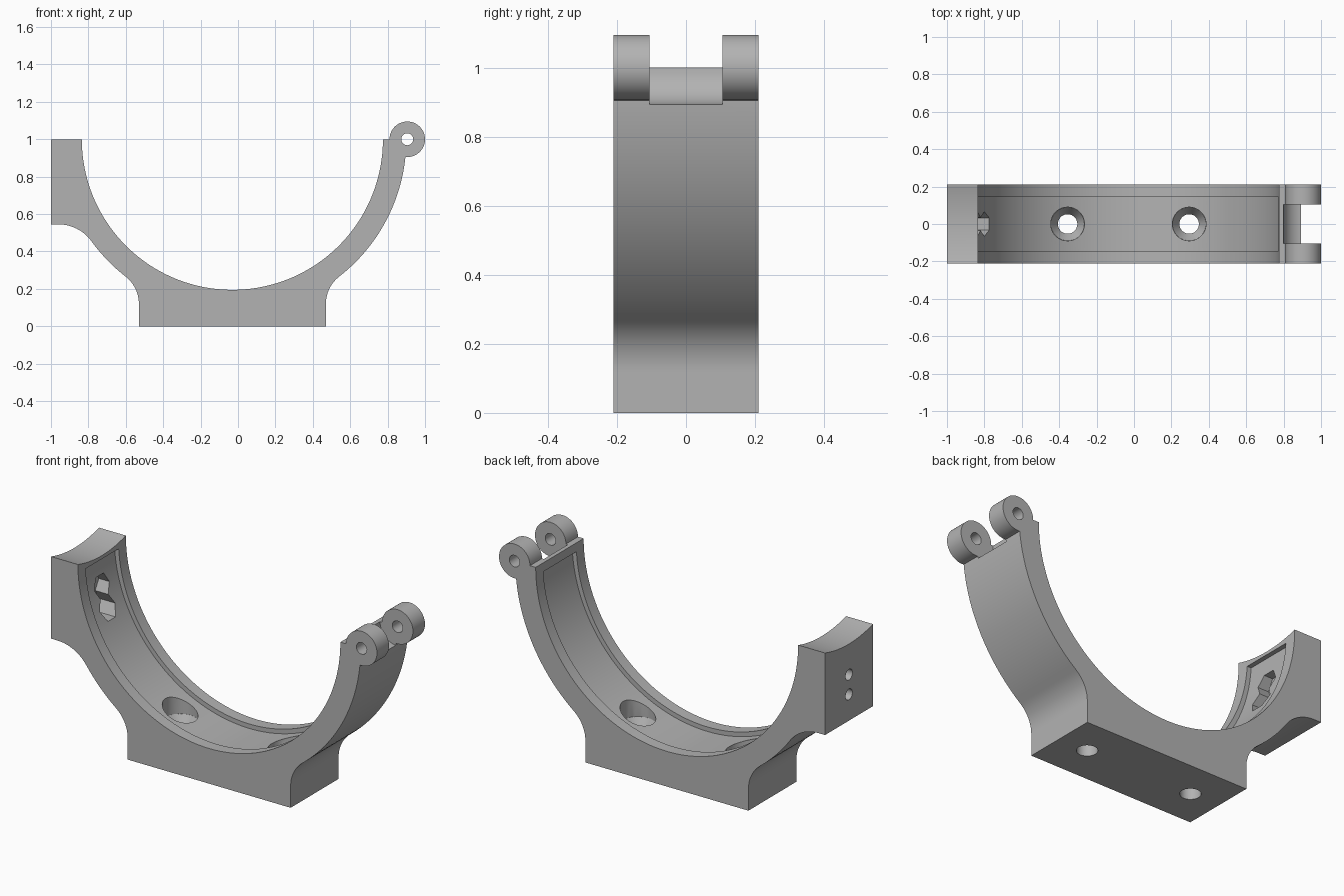
import bpy, bmesh, math
from mathutils import Vector, Matrix

if "Cube" in bpy.data.objects:
    bpy.data.objects.remove(bpy.data.objects["Cube"], do_unlink=True)

grey = bpy.data.materials.new("plain grey")
grey.use_nodes = True
grey.diffuse_color = (0.45, 0.45, 0.45, 1)
grey.node_tree.nodes["Principled BSDF"].inputs["Base Color"].default_value = grey.diffuse_color

CX, CZ = -0.03, 1.0          # ring centre
R_IN, R_GROOVE, R_OUT = 0.805, 0.83, 0.93
HALF = 0.21                  # half width of the bracket
HINGE = (0.905, 1.0)


def arc(cx, cz, r, a0, a1, n):
    """Points on a circle in the XZ plane, angles in degrees."""
    steps = [math.radians(a0 + (a1 - a0) * i / n) for i in range(n + 1)]
    return [(cx + r * math.cos(a), cz + r * math.sin(a)) for a in steps]


def finish(bm, name):
    bmesh.ops.recalc_face_normals(bm, faces=bm.faces)
    mesh = bpy.data.meshes.new(name)
    bm.to_mesh(mesh)
    bm.free()
    mesh.materials.append(grey)
    ob = bpy.data.objects.new(name, mesh)
    bpy.context.collection.objects.link(ob)
    return ob


def extrude(name, points, y0, y1):
    """Extrude an XZ outline along Y."""
    bm = bmesh.new()
    face = bm.faces.new([bm.verts.new((x, y0, z)) for x, z in points])
    out = bmesh.ops.extrude_face_region(bm, geom=[face])
    verts = [v for v in out["geom"] if isinstance(v, bmesh.types.BMVert)]
    bmesh.ops.translate(bm, verts=verts, vec=(0, y1 - y0, 0))
    return finish(bm, name)


def rod(name, start, end, r0, r1=None, sides=48, spin=0):
    """Cylinder or cone between two points."""
    a, b = Vector(start), Vector(end)
    turn = (b - a).to_track_quat("Z", "Y").to_matrix().to_4x4()
    place = Matrix.Translation((a + b) / 2) @ turn @ Matrix.Rotation(spin, 4, "Z")
    bm = bmesh.new()
    bmesh.ops.create_cone(bm, cap_ends=True, segments=sides, radius1=r0,
                          radius2=r0 if r1 is None else r1,
                          depth=(b - a).length, matrix=place)
    return finish(bm, name)


def combine(target, tool, operation="DIFFERENCE"):
    mod = target.modifiers.new(tool.name, "BOOLEAN")
    mod.operation, mod.solver, mod.object = operation, "EXACT", tool
    bpy.context.view_layer.objects.active = target
    bpy.ops.object.modifier_apply(modifier=mod.name)
    bpy.data.objects.remove(tool, do_unlink=True)


# Bracket outline: half ring, foot with fillets, clamp block
foot_half, foot_r, foot_z = 0.5, 0.185, 0.12
block_z, block_r = 0.545, 0.218
fx, fz = foot_half + foot_r, foot_z
foot_angle = math.degrees(math.atan2(CZ - fz, fx))
bx, bz = -R_OUT, block_z - block_r
block_angle = math.degrees(math.atan2(CZ - bz, -bx))

outline = arc(CX, CZ, R_IN, -180, 0, 96)
outline += arc(CX, CZ, R_OUT, 0, -foot_angle, 32)
outline += arc(CX + fx, fz, foot_r, 180 - foot_angle, 180, 14)[1:]
outline += [(CX + foot_half, 0), (CX - foot_half, 0)]
outline += arc(CX - fx, fz, foot_r, 0, foot_angle, 14)
outline += arc(CX, CZ, R_OUT, foot_angle - 180, block_angle - 180, 12)[1:]
outline += arc(CX + bx, bz, block_r, block_angle, 90, 14)[1:]
outline += [(-1, block_z), (-1, CZ)]
body = extrude("clamp_body", outline, -HALF, HALF)

# Shallow lining recess with closed ends
lip = math.degrees(math.asin(0.048 / R_GROOVE))
recess = arc(CX, CZ, R_GROOVE, lip - 180, -lip, 96)
recess += [(CX + 0.5, CZ - 0.048), (CX - 0.5, CZ - 0.048)]
combine(body, extrude("recess_cutter", recess, -0.145, 0.145))

# Gently hollowed top of the clamp block
sag = 0.03
scoop = (HALF ** 2 + sag ** 2) / (2 * sag)
top = CZ - sag + scoop
combine(body, rod("scoop_cutter", (-1.1, 0, top), (-0.7, 0, top), scoop, sides=192))

# Hinge: clearance in the middle, a knuckle on each side, one pin hole
hx, hz = HINGE
combine(body, rod("hinge_gap_cutter", (hx, -0.105, hz), (hx, 0.105, hz), 0.107))
for side in (-1, 1):
    knuckle = rod("knuckle", (hx, side * 0.105, hz), (hx, side * HALF, hz), 0.095)
    combine(body, knuckle, "UNION")
combine(body, rod("pin_cutter", (hx, -0.3, hz), (hx, 0.3, hz), 0.032, sides=32))

# Countersunk mounting holes through the foot
for x in (-0.355, 0.295):
    combine(body, rod("hole_cutter", (x, 0, -0.1), (x, 0, 0.5), 0.052))
    combine(body, rod("sink_cutter", (x, 0, 0.12), (x, 0, 0.18), 0.052, 0.09))
    combine(body, rod("head_cutter", (x, 0, 0.179), (x, 0, 0.5), 0.09))

# Bolt holes and hexagonal nut pockets in the clamp block
for z in (0.80, 0.69):
    combine(body, rod("bolt_cutter", (-1.1, 0, z), (-0.6, 0, z), 0.03, sides=32))
    combine(body, rod("nut_cutter", (-0.9, 0, z), (-0.6, 0, z), 0.066, sides=6,
                      spin=math.pi / 2))

# Make sure the nut flats lie level and shade the curves
bpy.ops.object.select_all(action="DESELECT")
body.select_set(True)
bpy.context.view_layer.objects.active = body
bpy.ops.object.shade_smooth_by_angle(angle=math.radians(25))
